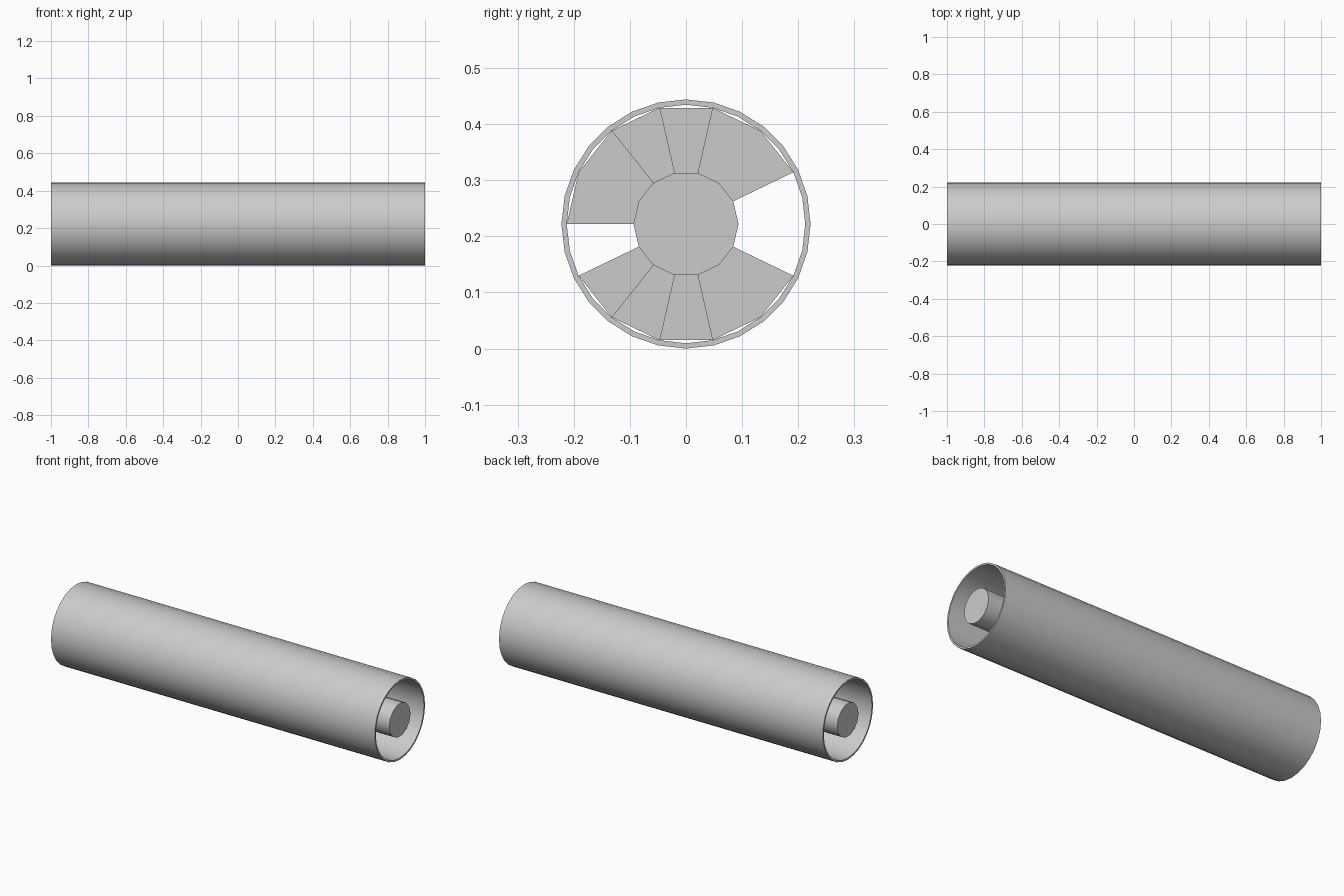
import bpy, bmesh
from math import cos, sin, pi, radians

cube = bpy.data.objects.get("Cube")
if cube:
    bpy.data.objects.remove(cube, do_unlink=True)

HALF = 1.0            # half length
OUTER, BORE, ROD = 0.222, 0.2125, 0.0935
SIDES = 28
STEP = 2 * pi / 14    # one rod facet

grey = bpy.data.materials.new("light_grey")
grey.use_nodes = True
grey.diffuse_color = (0.6, 0.6, 0.6, 1)
grey.node_tree.nodes["Principled BSDF"].inputs["Base Color"].default_value = (0.6, 0.6, 0.6, 1)


def ring(bm, x, radius, sides):
    """Circle of vertices around the x axis, starting on +y."""
    return [bm.verts.new((x, radius * cos(2 * pi * i / sides), OUTER + radius * sin(2 * pi * i / sides)))
            for i in range(sides)]


def bridge(bm, a, b):
    for i in range(len(a)):
        j = (i + 1) % len(a)
        bm.faces.new((a[i], a[j], b[j], b[i]))


def finish(bm, name):
    bmesh.ops.recalc_face_normals(bm, faces=bm.faces)
    mesh = bpy.data.meshes.new(name)
    bm.to_mesh(mesh)
    bm.free()
    mesh.materials.append(grey)
    obj = bpy.data.objects.new(name, mesh)
    bpy.context.collection.objects.link(obj)
    bpy.ops.object.select_all(action='DESELECT')
    obj.select_set(True)
    bpy.context.view_layer.objects.active = obj
    bpy.ops.object.shade_smooth_by_angle(angle=radians(40))
    return obj


# Outer tube: closed loop of four rings
bm = bmesh.new()
rings = [ring(bm, x, r, SIDES) for x, r in
         ((-HALF, OUTER), (HALF, OUTER), (HALF, BORE), (-HALF, BORE))]
for k in range(4):
    bridge(bm, rings[k], rings[(k + 1) % 4])
finish(bm, "outer_tube")

# Centre rod, flush with both tube ends
bm = bmesh.new()
ends = [ring(bm, x, ROD, 14) for x in (-HALF, HALF)]
bridge(bm, *ends)
for end in ends:
    bm.faces.new(end)
finish(bm, "centre_rod")

# Staggered baffles: two-facet sectors between rod and bore
for n, start in enumerate((11, 1, 10, 2, 9, 3, 8, 5)):
    x = 0.7 - 0.2 * n
    bm = bmesh.new()
    rows = []
    for k in range(3):
        a = (start + k) * STEP
        rows.append([bm.verts.new((x, r * cos(a), OUTER + r * sin(a))) for r in (ROD, BORE)])
    for p, q in zip(rows, rows[1:]):
        bm.faces.new((p[0], p[1], q[1], q[0]))
    solid = bmesh.ops.extrude_face_region(bm, geom=bm.faces[:])
    moved = [v for v in solid["geom"] if isinstance(v, bmesh.types.BMVert)]
    bmesh.ops.translate(bm, verts=moved, vec=(-0.01, 0, 0))
    finish(bm, f"baffle_{n + 1}")
